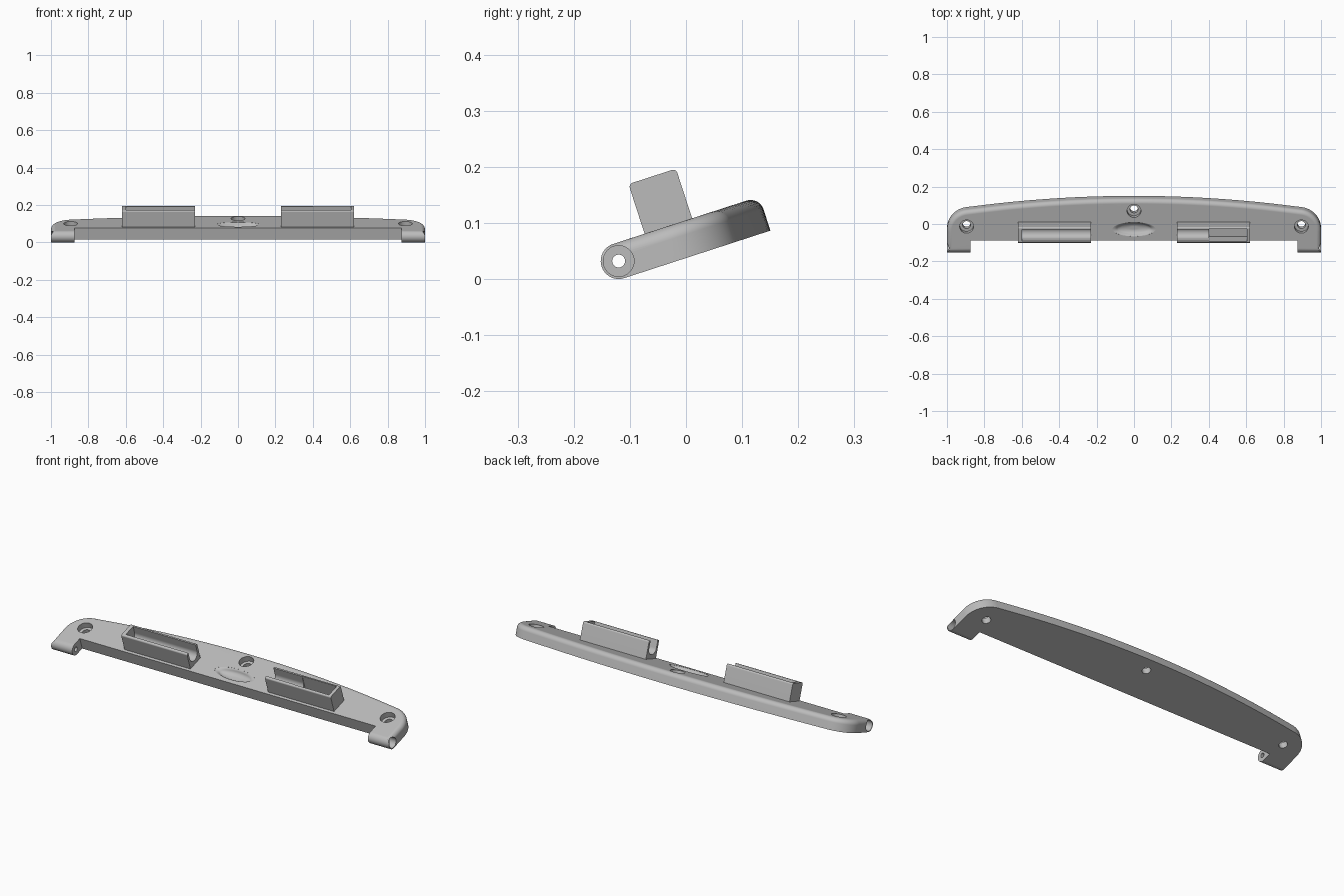
import bpy
import bmesh
from math import sin, cos, pi, radians, sqrt
from mathutils import Matrix, Vector

cube = bpy.data.objects.get("Cube")
if cube:
    bpy.data.objects.remove(cube, do_unlink=True)

grey = bpy.data.materials.new("plain grey")
grey.use_nodes = True
grey.diffuse_color = (0.5, 0.5, 0.5, 1)
grey.node_tree.nodes["Principled BSDF"].inputs["Base Color"].default_value = (0.5, 0.5, 0.5, 1)

T = 0.032          # half thickness of the plate, also the hinge radius
ARM = 0.875        # inner side of the hinge arms
FRONT = 0.045      # front edge of the plate between the arms
FILLET = 0.024
PLACE = Matrix.Translation((0, -0.12, T)) @ Matrix.Rotation(radians(18), 4, 'X')


def loft(name, rings):
    """Closed solid through rings with equal point counts."""
    bm = bmesh.new()
    loops = [[bm.verts.new(p) for p in ring] for ring in rings]
    n = len(loops[0])
    for a, b in zip(loops, loops[1:]):
        for i in range(n):
            j = (i + 1) % n
            bm.faces.new((a[i], a[j], b[j], b[i]))
    bm.faces.new(loops[0][::-1])
    bm.faces.new(loops[-1])
    bmesh.ops.recalc_face_normals(bm, faces=bm.faces)
    mesh = bpy.data.meshes.new(name)
    bm.to_mesh(mesh)
    bm.free()
    mesh.materials.append(grey)
    ob = bpy.data.objects.new(name, mesh)
    bpy.context.collection.objects.link(ob)
    return ob


def prism(name, profile, x0, x1):
    return loft(name, [[(x, u, w) for u, w in profile] for x in (x0, x1)])


def arc(cu, cw, r, a0, a1, n):
    return [(cu + r * cos(a0 + (a1 - a0) * i / n), cw + r * sin(a0 + (a1 - a0) * i / n))
            for i in range(n + 1)]


def circle(r, n=40):
    return arc(0, 0, r, 0, 2 * pi, n)[:-1]


def rect(u0, u1, w0, w1):
    return [(u0, w0), (u1, w0), (u1, w1), (u0, w1)]


def apply_bool(ob, cutter, op='DIFFERENCE'):
    cutter.hide_render = True
    mod = ob.modifiers.new("cut", 'BOOLEAN')
    mod.operation, mod.solver, mod.object = op, 'EXACT', cutter
    bpy.context.view_layer.objects.active = ob
    bpy.ops.object.modifier_apply(modifier=mod.name)
    bpy.data.objects.remove(cutter, do_unlink=True)


def finish(ob):
    ob.data.transform(PLACE)
    bpy.ops.object.select_all(action='DESELECT')
    ob.select_set(True)
    bpy.context.view_layer.objects.active = ob
    bpy.ops.object.shade_smooth_by_angle(angle=radians(30))
    mod = ob.modifiers.new("flat face normals", 'WEIGHTED_NORMAL')
    mod.keep_sharp = True


def outline(inset):
    """Plan of the plate: straight sides, round corners, bowed back."""
    half = [(1 - inset, -0.05)]
    half += arc(0.88, 0.092, 0.12 - inset, 0, radians(82), 14)
    for i in range(1, 21):
        x = 0.89 * (1 - i / 20)
        half.append((x, 0.274 - x * x / 12.6 - inset))
    return half + [(-x, u) for x, u in half[-2::-1]]


# Curved plate with a rounded upper rim
levels = [(0, -T)] + [(FILLET * (1 - cos(a)), T - FILLET + FILLET * sin(a))
                      for a in [pi / 2 * i / 8 for i in range(9)]]
plate = loft("hinged_plate", [[(x, u, w) for x, u in outline(d)] for d, w in levels])

# Round hinge nose, then the gap between the two arms
nose = arc(0, 0, T, pi / 2, 3 * pi / 2, 24) + [(0.4, -T), (0.4, T)]
apply_bool(plate, prism("nose_cutter", nose, -1.1, 1.1), 'INTERSECT')
apply_bool(plate, prism("gap_cutter", rect(-0.2, FRONT, -0.2, 0.2), -ARM, ARM))

# Hinge pin holes with wide outer recesses
for s in (-1, 1):
    apply_bool(plate, prism("pin_cutter", circle(0.0115), s * 0.8, s * 1.1))
    apply_bool(plate, prism("pin_recess_cutter", circle(0.0275), s * 0.96, s * 1.1))

# Counterbored screw holes
for cx, cu in ((-0.895, 0.122), (0.895, 0.122), (0, 0.21)):
    for r, low in ((0.021, -0.1), (0.037, 0.002)):
        apply_bool(plate, loft("screw_cutter", [[(cx + a, cu + b, w) for a, b in circle(r)]
                                                for w in (low, 0.1)]))

# Oval finger scoop with a soft lip
scoop = [(1.0, T + 0.01), (1.0, T - 0.0005), (0.92, T - 0.002), (0.84, T - 0.006)]
scoop += [(0.8 * sqrt(1 - k * k), T - 0.008 - 0.018 * k) for k in (0.1, 0.4, 0.65, 0.85, 0.97)]
apply_bool(plate, loft("scoop_cutter", [[(0.115 * k * a, 0.107 + 0.04 * k * b, w)
                                         for a, b in circle(1, 48)] for k, w in scoop]))
finish(plate)

# Two upright holders, each a channel open towards the middle
U0, U1, TOP, R = 0.059, 0.148, 0.125, 0.008
MID = (U0 + U1) / 2
shell = ([(U0, 0.028), (U1, 0.028)] + arc(U1 - R, TOP - R, R, 0, pi / 2, 6)
         + arc(U0 + R, TOP - R, R, pi / 2, pi, 6))
channel = arc(MID, 0.085, 0.032, pi, 2 * pi, 20) + [(MID + 0.032, 0.2), (MID - 0.032, 0.2)]
for name, s in (("right_holder", -1), ("left_holder", 1)):
    holder = prism(name, shell, s * 0.23, s * 0.62)
    apply_bool(holder, prism("channel_cutter", channel, s * 0.2, s * 0.6))
    if s > 0:
        # Deeper square pocket at the closed end
        apply_bool(holder, prism("pocket_cutter", rect(MID - 0.034, MID + 0.034, 0.045, 0.2),
                                 0.4, 0.603))
    finish(holder)
